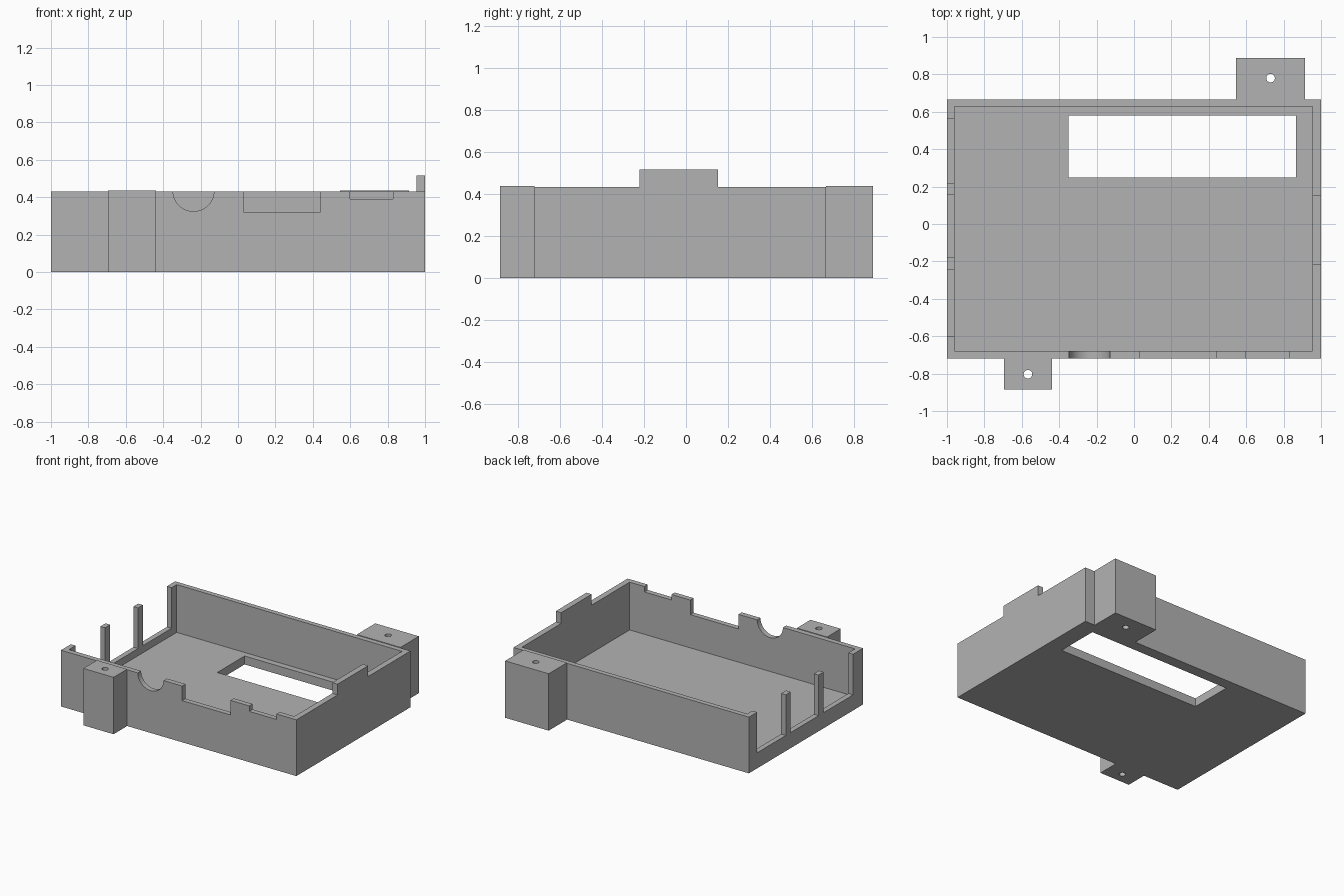
import bpy
import bmesh
from mathutils import Matrix, Vector

old = bpy.data.objects.get("Cube")
if old:
    bpy.data.objects.remove(old, do_unlink=True)

WALL_TOP = 0.432
MOUNT_TOP = 0.437
FLOOR = 0.065
ABOVE = 0.7          # cutters reach past the rim

grey = bpy.data.materials.new("light grey plastic")
grey.use_nodes = True
grey.diffuse_color = (0.45, 0.45, 0.45, 1)
grey.node_tree.nodes["Principled BSDF"].inputs["Base Color"].default_value = grey.diffuse_color


def finish(name, bm):
    mesh = bpy.data.meshes.new(name)
    bm.to_mesh(mesh)
    bm.free()
    mesh.materials.append(grey)
    obj = bpy.data.objects.new(name, mesh)
    bpy.context.collection.objects.link(obj)
    return obj


def box(name, x, y, z):
    """Box from (low, high) pairs."""
    bm = bmesh.new()
    bmesh.ops.create_cube(bm, size=1)
    lo, hi = (Vector(p) for p in zip(x, y, z))
    bmesh.ops.scale(bm, vec=hi - lo, verts=bm.verts)
    bmesh.ops.translate(bm, vec=(lo + hi) / 2, verts=bm.verts)
    return finish(name, bm)


def cylinder(name, centre, radius, depth, axis, sides):
    bm = bmesh.new()
    turn = Matrix.Rotation(1.5707963, 4, "X") if axis == "Y" else Matrix()
    bmesh.ops.create_cone(bm, cap_ends=True, segments=sides, radius1=radius,
                          radius2=radius, depth=depth,
                          matrix=Matrix.Translation(centre) @ turn)
    return finish(name, bm)


def cut(target, cutter):
    cutter.hide_render = True
    mod = target.modifiers.new("cut", "BOOLEAN")
    mod.operation = "DIFFERENCE"
    mod.solver = "EXACT"
    mod.object = cutter
    bpy.context.view_layer.objects.active = target
    bpy.ops.object.modifier_apply(modifier=mod.name)
    bpy.data.objects.remove(cutter, do_unlink=True)


# Open tray
tray = box("tray", (-1, 1), (-0.72, 0.665), (0, WALL_TOP))
cut(tray, box("cavity", (-0.96, 0.955), (-0.68, 0.627), (FLOOR, ABOVE)))

# Rectangular opening in the floor
cut(tray, box("floor_opening", (-0.35, 0.865), (0.248, 0.58), (-0.1, 0.2)))

# Slots in the side wall, leaving two slim posts
for y in ((-0.60, -0.242), (-0.18, 0.158), (0.217, 0.565)):
    cut(tray, box("side_slot", (-1.1, -0.957), y, (0.12, ABOVE)))

# Notches in the front wall
for x, bottom in (((0.03, 0.44), 0.32), ((0.60, 0.83), 0.39)):
    cut(tray, box("front_notch", x, (-0.8, -0.66), (bottom, ABOVE)))
cut(tray, cylinder("round_notch", (-0.238, -0.7, 0.435), 0.11, 0.12, "Y", 48))

# Raised tab on the other side wall
box("raised_tab", (0.955, 1), (-0.22, 0.152), (WALL_TOP, 0.515))

# Screw mounts with through holes
for name, x, y, hole in (
        ("front_mount", (-0.695, -0.438), (-0.885, -0.72), (-0.567, -0.803)),
        ("back_mount", (0.545, 0.915), (0.665, 0.888), (0.73, 0.78))):
    mount = box(name, x, y, (0, MOUNT_TOP))
    cut(mount, cylinder("screw_hole", (*hole, 0.2), 0.023, 1, "Z", 24))

# Smooth the curved cuts, keep the edges crisp
bpy.ops.object.select_all(action="DESELECT")
for name in ("tray", "front_mount", "back_mount"):
    bpy.data.objects[name].select_set(True)
bpy.context.view_layer.objects.active = tray
bpy.ops.object.shade_smooth_by_angle()
